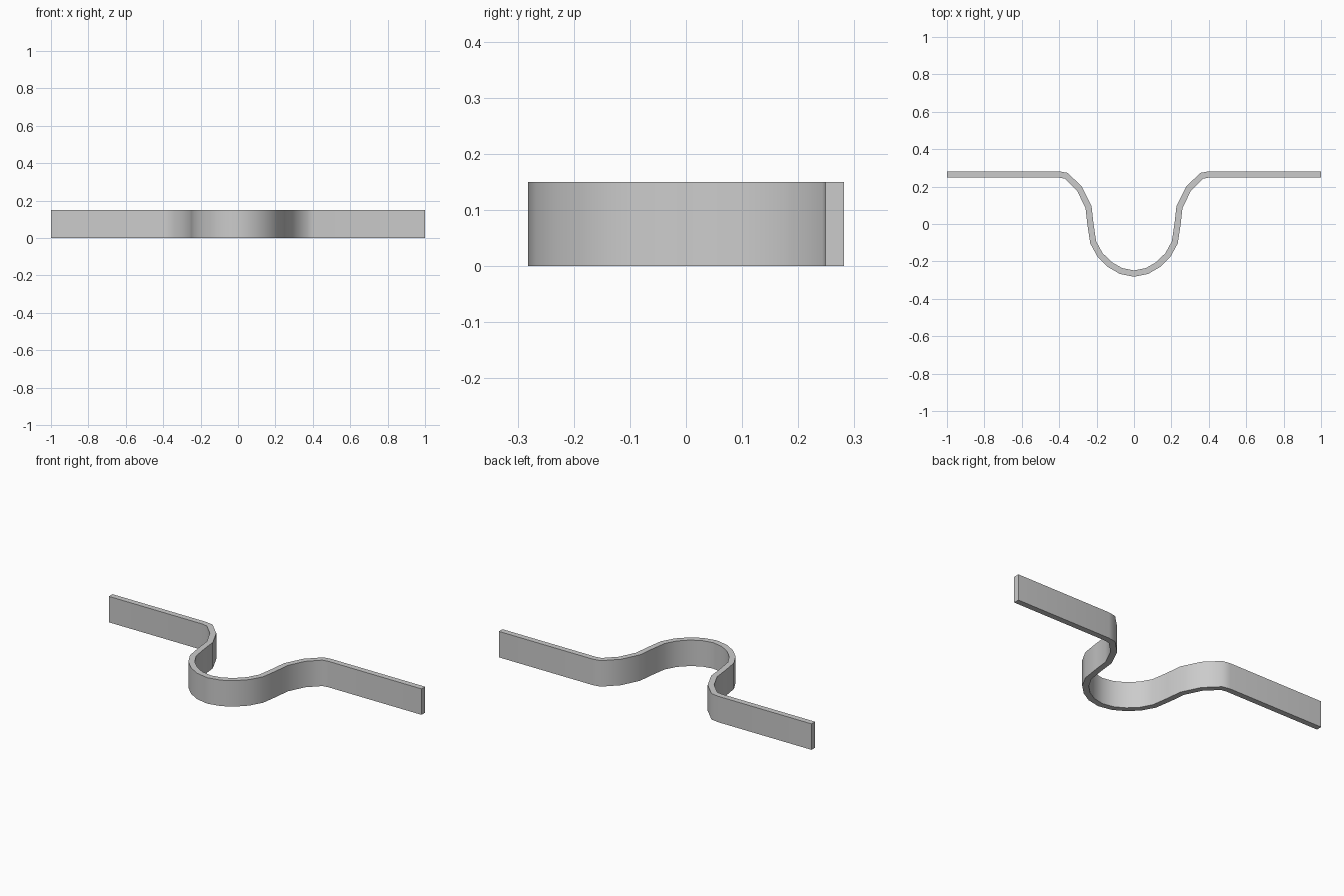
import bpy, bmesh, math
from mathutils import Vector

if "Cube" in bpy.data.objects:
    bpy.data.objects.remove(bpy.data.objects["Cube"])

HEIGHT, THICK = 0.15, 0.033

# Right half of the strip's centre line, from the middle of the bend outwards
half = [(0, -0.265), (0.07, -0.251), (0.129, -0.217), (0.181, -0.166),
        (0.218, -0.099), (0.233, 0), (0.243, 0.09), (0.291, 0.188),
        (0.362, 0.258), (0.402, 0.265), (1, 0.265)]
path = [Vector((-x, y)) for x, y in reversed(half[1:])] + [Vector(p) for p in half]


def normal(a, b):
    d = (b - a).normalized()
    return Vector((-d.y, d.x))


def offset(points, dist):
    """Mitred offset of an open path."""
    out = []
    last = len(points) - 1
    for i, p in enumerate(points):
        n1 = normal(points[max(i - 1, 0)], points[max(i, 1)])
        n2 = normal(points[min(i, last - 1)], points[min(i + 1, last)])
        m = (n1 + n2).normalized()
        out.append(p + m * dist / m.dot(n1))
    return out


# Sweep a rectangular section along the path
bm = bmesh.new()
rings = []
for a, b in zip(offset(path, THICK / 2), offset(path, -THICK / 2)):
    rings.append([bm.verts.new((p.x, p.y, z))
                  for p, z in ((a, 0), (b, 0), (b, HEIGHT), (a, HEIGHT))])
for r, s in zip(rings, rings[1:]):
    for k in range(4):
        j = (k + 1) % 4
        bm.faces.new((r[k], r[j], s[j], s[k]))
bm.faces.new(rings[0])
bm.faces.new(rings[-1])
bmesh.ops.recalc_face_normals(bm, faces=bm.faces)

mesh = bpy.data.meshes.new("bent_strip")
bm.to_mesh(mesh)
bm.free()
strip = bpy.data.objects.new("bent_strip", mesh)
bpy.context.collection.objects.link(strip)

# Smooth bends, crisp rims
bpy.context.view_layer.objects.active = strip
strip.select_set(True)
bpy.ops.object.shade_smooth_by_angle(angle=math.radians(40))
